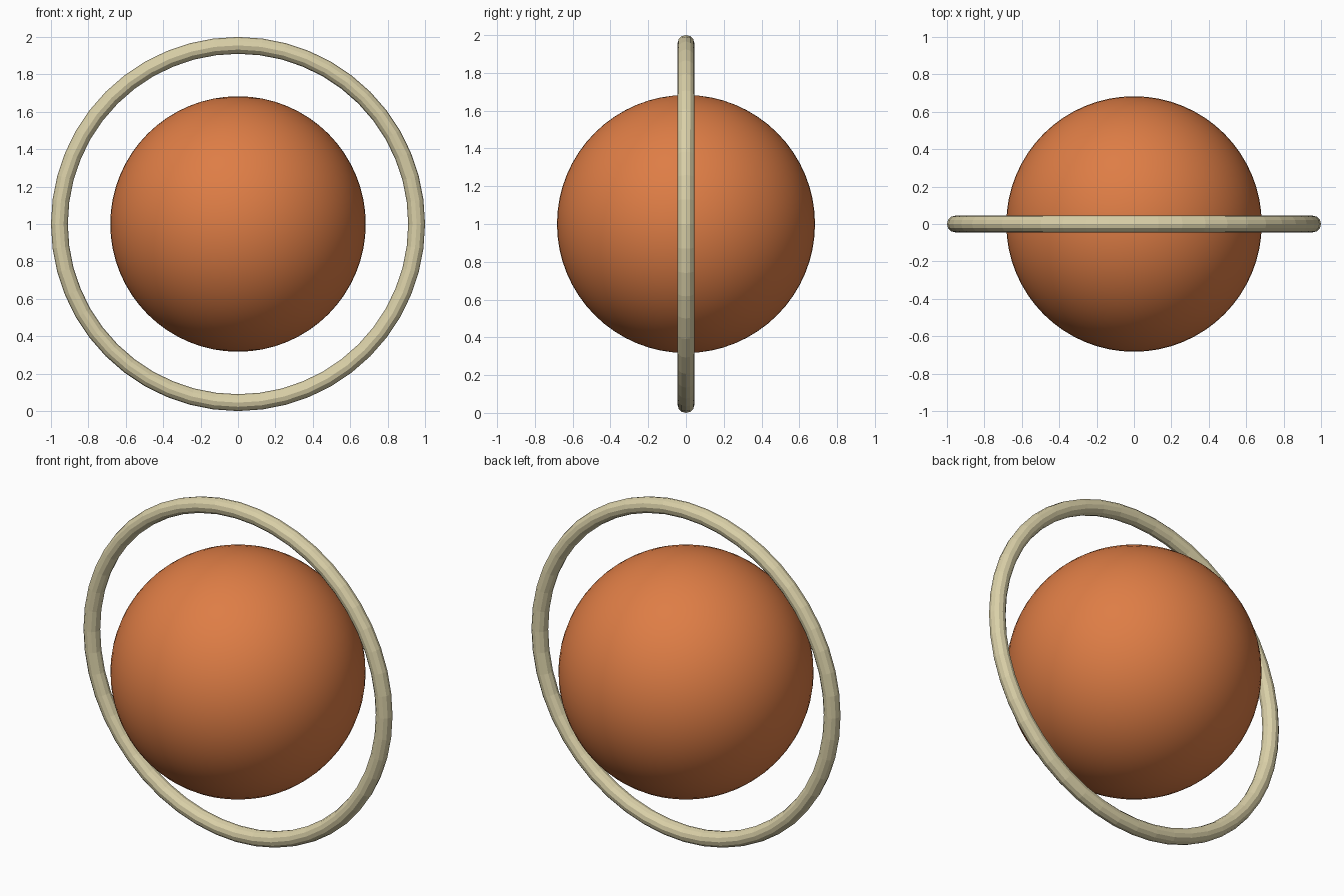
import bpy
import math

if "Cube" in bpy.data.objects:
    bpy.data.objects.remove(bpy.data.objects["Cube"])


def make_material(name, color):
    mat = bpy.data.materials.new(name)
    mat.diffuse_color = (*color, 1.0)
    mat.use_nodes = True
    mat.node_tree.nodes["Principled BSDF"].inputs["Base Color"].default_value = mat.diffuse_color
    return mat


def finish(name, mat):
    obj = bpy.context.object
    obj.name = name
    obj.data.materials.append(mat)
    return obj


orange = make_material("burnt orange", (0.73, 0.205, 0.06))
cream = make_material("pale cream", (0.70, 0.63, 0.39))
CENTRE = (0, 0, 1)

# Smooth round globe
bpy.ops.mesh.primitive_uv_sphere_add(segments=64, ring_count=32, radius=0.683, location=CENTRE)
finish("globe", orange)
bpy.ops.object.shade_smooth()

# Upright faceted ring around the globe
bpy.ops.mesh.primitive_torus_add(major_segments=48, minor_segments=12, major_radius=0.955,
                                 minor_radius=0.045, location=CENTRE,
                                 rotation=(math.pi / 2, 0, 0))
finish("ring", cream)
